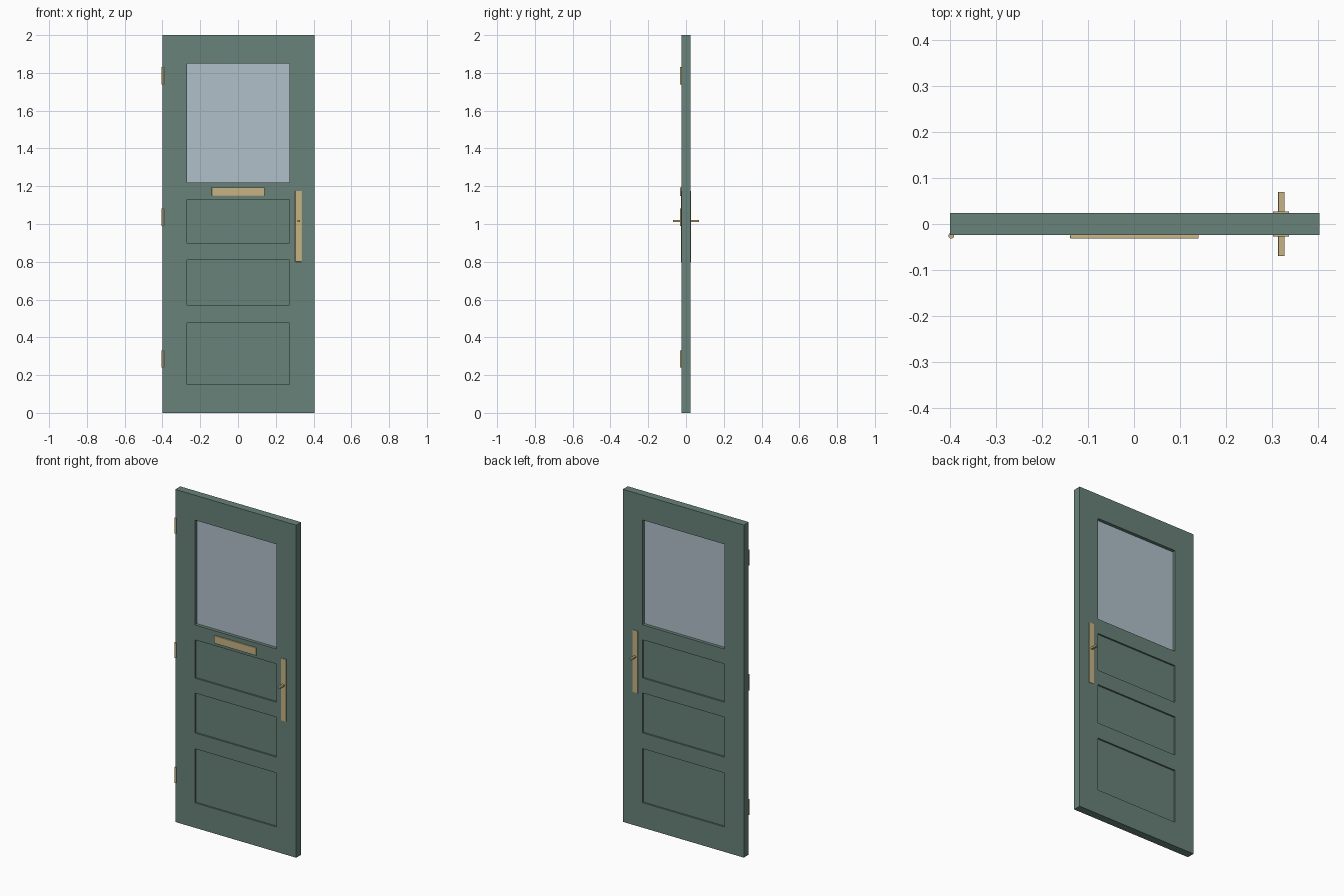
import bpy, bmesh
from mathutils import Matrix

if "Cube" in bpy.data.objects:
    bpy.data.objects.remove(bpy.data.objects["Cube"])


def material(name, rgb):
    m = bpy.data.materials.new(name)
    m.diffuse_color = (*rgb, 1.0)
    m.use_nodes = True
    m.node_tree.nodes["Principled BSDF"].inputs["Base Color"].default_value = m.diffuse_color
    return m


GREEN = material("sage green paint", (0.138, 0.223, 0.195))
GLASS = material("pale blue glass", (0.434, 0.527, 0.591))
BRASS = material("brass", (0.571, 0.451, 0.231))


def add_object(name, bm, mat):
    mesh = bpy.data.meshes.new(name)
    bm.to_mesh(mesh)
    bm.free()
    ob = bpy.data.objects.new(name, mesh)
    bpy.context.collection.objects.link(ob)
    mesh.materials.append(mat)
    return ob


def add_box(bm, x, y, z):
    """Box from (min, max) ranges on each axis."""
    size = [b - a for a, b in (x, y, z)]
    mid = [(a + b) / 2 for a, b in (x, y, z)]
    bmesh.ops.create_cube(bm, size=1, matrix=Matrix.Translation(mid) @ Matrix.Diagonal((*size, 1)))


def box(name, x, y, z, mat, bevel=0):
    bm = bmesh.new()
    add_box(bm, x, y, z)
    if bevel:
        bmesh.ops.bevel(bm, geom=bm.edges[:], offset=bevel, segments=2,
                        profile=0.5, affect='EDGES')
    return add_object(name, bm, mat)


HALF = 0.0235             # half the door thickness
OPEN_X = (-0.271, 0.273)  # width of window and panels
WINDOW_Z = (1.22, 1.85)
PANELS_Z = [(0.90, 1.13), (0.57, 0.81), (0.15, 0.475)]
RECESS = 0.010

# Door slab with a through opening and sunken panels on both faces
door = box("door_slab", (-0.401, 0.404), (-HALF, HALF), (0, 2), GREEN)
bm = bmesh.new()
add_box(bm, OPEN_X, (-0.1, 0.1), WINDOW_Z)
for z in PANELS_Z:
    add_box(bm, OPEN_X, (-0.1, -HALF + RECESS), z)
    add_box(bm, OPEN_X, (HALF - RECESS, 0.1), z)
cutter = add_object("panel_cutter", bm, GREEN)
cutter.hide_render = True
cut = door.modifiers.new("panels", 'BOOLEAN')
cut.operation = 'DIFFERENCE'
cut.solver = 'EXACT'
cut.object = cutter
bpy.context.view_layer.objects.active = door
door.select_set(True)
bpy.ops.object.modifier_apply(modifier=cut.name)
bpy.data.objects.remove(cutter)

# Window pane
box("window_glass", OPEN_X, (-0.004, 0.004), WINDOW_Z, GLASS)

# Letter plate on the front
box("letter_plate", (-0.139, 0.141), (-0.032, -HALF), (1.148, 1.194), BRASS, 0.002)

# Handle plates and levers on both faces
for side, s in (("front", -1), ("back", 1)):
    plate_y = sorted((s * HALF, s * (HALF + 0.0035)))
    lever_y = sorted((s * HALF, s * 0.07))
    box(side + "_handle_plate", (0.303, 0.338), plate_y, (0.80, 1.175), BRASS, 0.001)
    box(side + "_handle_lever", (0.314, 0.328), lever_y, (1.011, 1.022), BRASS, 0.0015)

# Hinge barrels down the left edge
for label, z in (("lower", 0.285), ("middle", 1.035), ("upper", 1.785)):
    bm = bmesh.new()
    bmesh.ops.create_cone(bm, cap_ends=True, segments=16, radius1=0.0063, radius2=0.0063,
                          depth=0.092, matrix=Matrix.Translation((-0.398, -0.0255, z)))
    hinge = add_object(label + "_hinge", bm, BRASS)
    bpy.ops.object.select_all(action='DESELECT')
    hinge.select_set(True)
    bpy.context.view_layer.objects.active = hinge
    bpy.ops.object.shade_smooth_by_angle()
